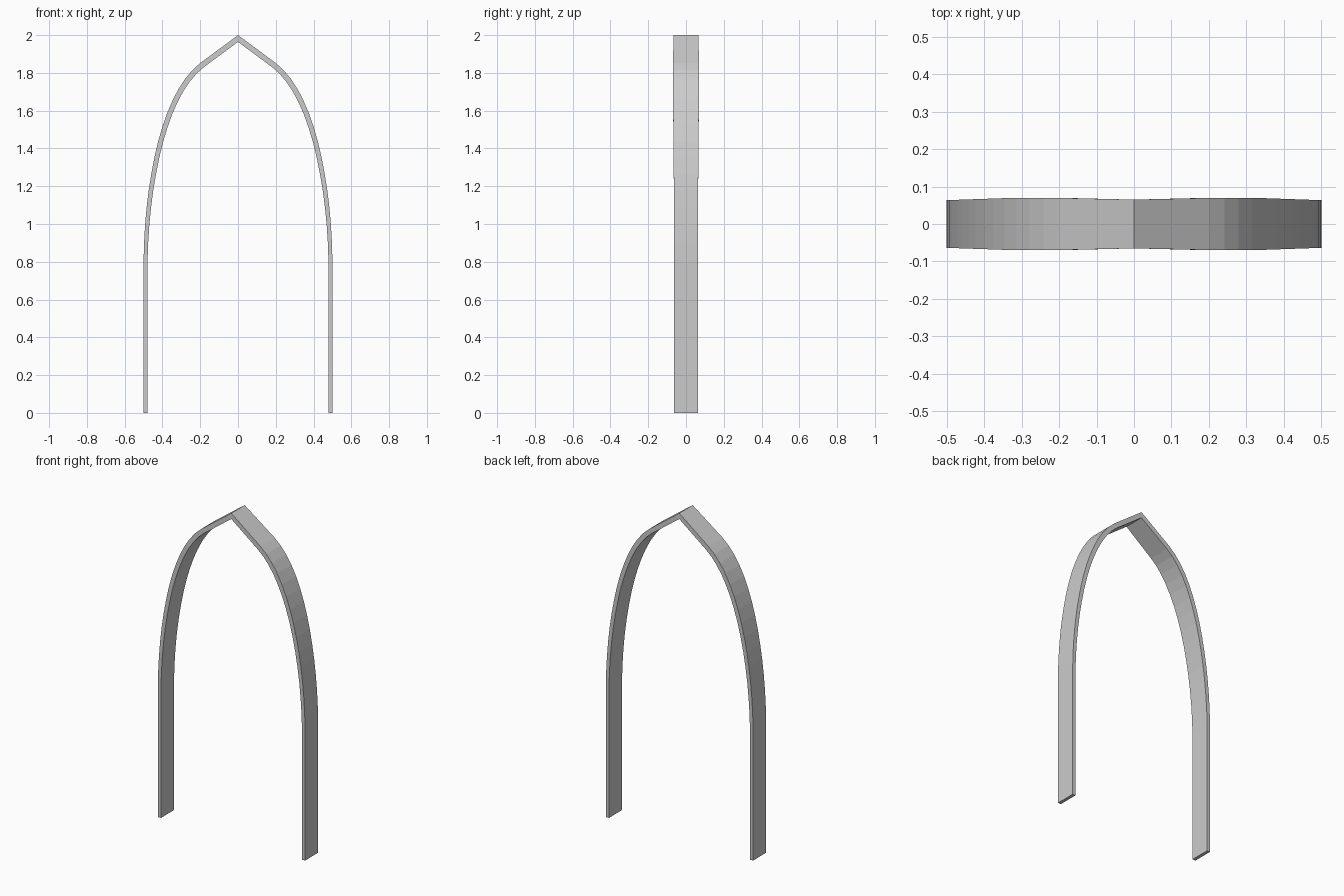
import bpy, bmesh
from mathutils import Vector
from mathutils.geometry import interpolate_bezier

if "Cube" in bpy.data.objects:
    bpy.data.objects.remove(bpy.data.objects["Cube"])

# Outer profile of the right half (x, z): straight leg, curved shoulder, straight run to the apex
curve = interpolate_bezier(Vector((0.495, 0.8, 0)), Vector((0.495, 1.25, 0)),
                           Vector((0.40, 1.70, 0)), Vector((0.20, 1.852, 0)), 15)
outer = [Vector((0.497, 0, 0))] + list(curve) + [Vector((0, 2.0, 0))]
outer[0].x = 0.5
for p in outer[1:-1]:
    p.x += 0.005 * max(0, min(1, (1.3 - p.y) / 0.5))


def half_depth(x):
    # Band is slightly wider across the shoulder
    keys = [(0, 0.065), (0.2, 0.0695), (0.33, 0.0695), (0.43, 0.066), (0.5, 0.0635)]
    for (x0, d0), (x1, d1) in zip(keys, keys[1:]):
        if x <= x1 + 1e-6:
            return d0 + (d1 - d0) * (x - x0) / (x1 - x0)
    return keys[-1][1]


# Inner profile, offset inward and thicker toward the apex
inner = []
last = len(outer) - 1
for i, p in enumerate(outer):
    if i == 0:
        inner.append(p + Vector((-0.021, 0, 0)))
    elif i == last:
        inner.append(Vector((0, 1.964, 0)))
    else:
        t = (outer[i + 1] - outer[i - 1]).normalized()
        thick = 0.021 + 0.008 * max(0, min(1, (p.y - 0.8) / 1.0))
        inner.append(p + Vector((-t.y, t.x, 0)) * thick)

bm = bmesh.new()
rings = []
for o, n in zip(outer, inner):
    d = half_depth(o.x)
    rings.append([bm.verts.new((q.x, y, q.y)) for q, y in ((o, -d), (o, d), (n, d), (n, -d))])
for a, b in zip(rings, rings[1:]):
    for k in range(4):
        j = (k + 1) % 4
        bm.faces.new((a[k], a[j], b[j], b[k]))
bm.faces.new(rings[0][::-1])
bmesh.ops.recalc_face_normals(bm, faces=bm.faces)

mesh = bpy.data.meshes.new("pointed_arch")
bm.to_mesh(mesh)
bm.free()
arch = bpy.data.objects.new("pointed_arch", mesh)
bpy.context.collection.objects.link(arch)

# Mirror to the left half, welded at the apex
mirror = arch.modifiers.new("mirror", 'MIRROR')
mirror.use_clip = True
mirror.merge_threshold = 0.0005
